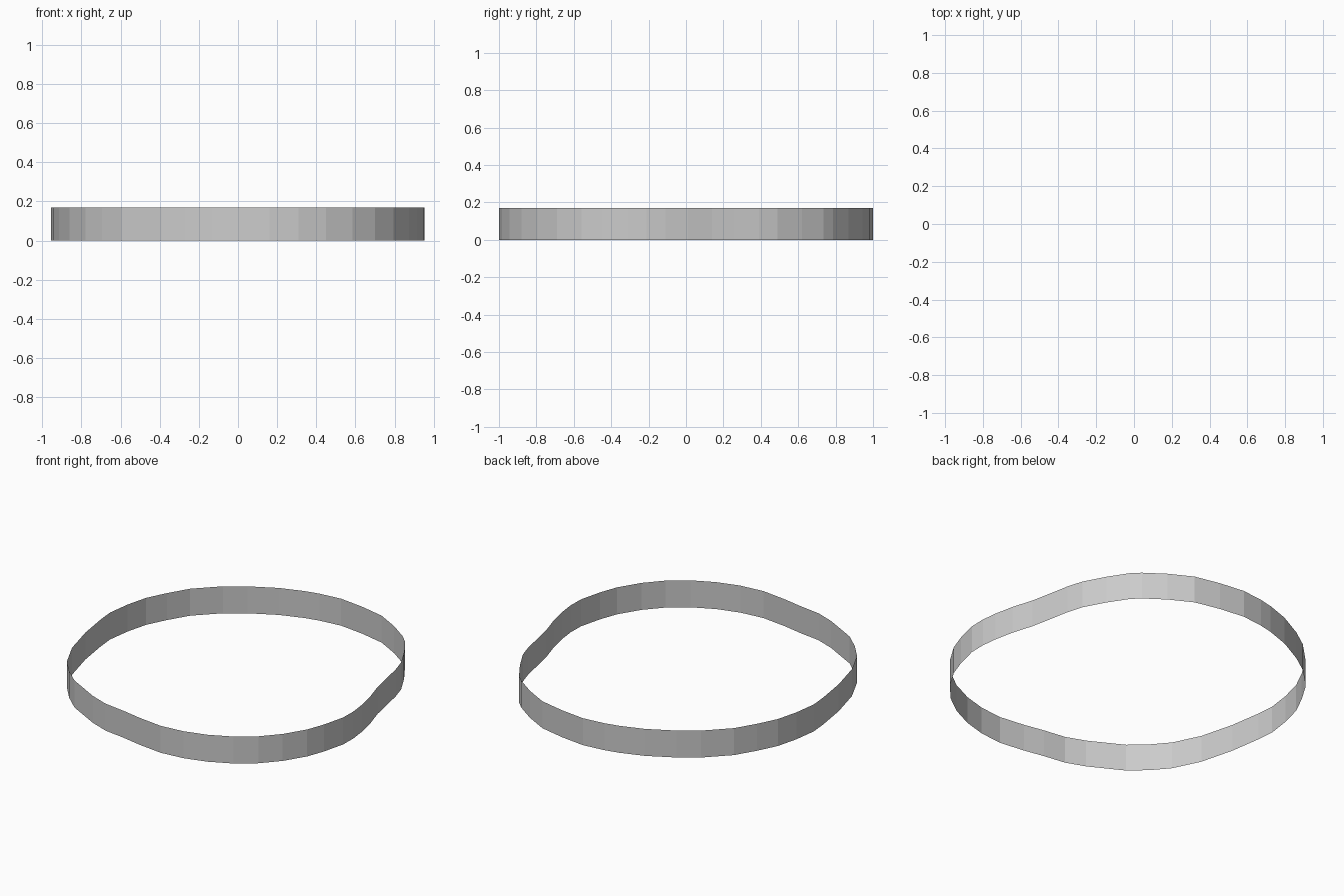
import bpy, bmesh

HEIGHT = 0.17

# outline of the band seen from above, clockwise from the back
outline = [
    (0.02, 1.0), (0.18, 0.98), (0.34, 0.945), (0.48, 0.87), (0.60, 0.785),
    (0.65, 0.735), (0.725, 0.62), (0.795, 0.49), (0.825, 0.39), (0.85, 0.26),
    (0.875, 0.14), (0.915, 0.01), (0.94, -0.11), (0.952, -0.21), (0.95, -0.31),
    (0.915, -0.45), (0.875, -0.56), (0.795, -0.69), (0.70, -0.795),
    (0.585, -0.88), (0.45, -0.945), (0.31, -0.985), (0.16, -1.0),
    (0.0, -0.98), (-0.13, -0.955), (-0.27, -0.935), (-0.39, -0.89),
    (-0.595, -0.78), (-0.695, -0.69), (-0.78, -0.59), (-0.86, -0.425),
    (-0.915, -0.215), (-0.945, -0.02), (-0.955, 0.09), (-0.935, 0.235),
    (-0.90, 0.37), (-0.84, 0.49), (-0.765, 0.615), (-0.63, 0.75),
    (-0.515, 0.83), (-0.355, 0.915), (-0.21, 0.965), (-0.12, 0.985),
]

# thin open band: a wall raised from the outline
bm = bmesh.new()
low = [bm.verts.new((x, y, 0)) for x, y in outline]
high = [bm.verts.new((x, y, HEIGHT)) for x, y in outline]
n = len(outline)
for i in range(n):
    j = (i + 1) % n
    bm.faces.new((low[j], low[i], high[i], high[j]))

mesh = bpy.data.meshes.new("band")
bm.to_mesh(mesh)
bm.free()
bpy.context.collection.objects.link(bpy.data.objects.new("band", mesh))
